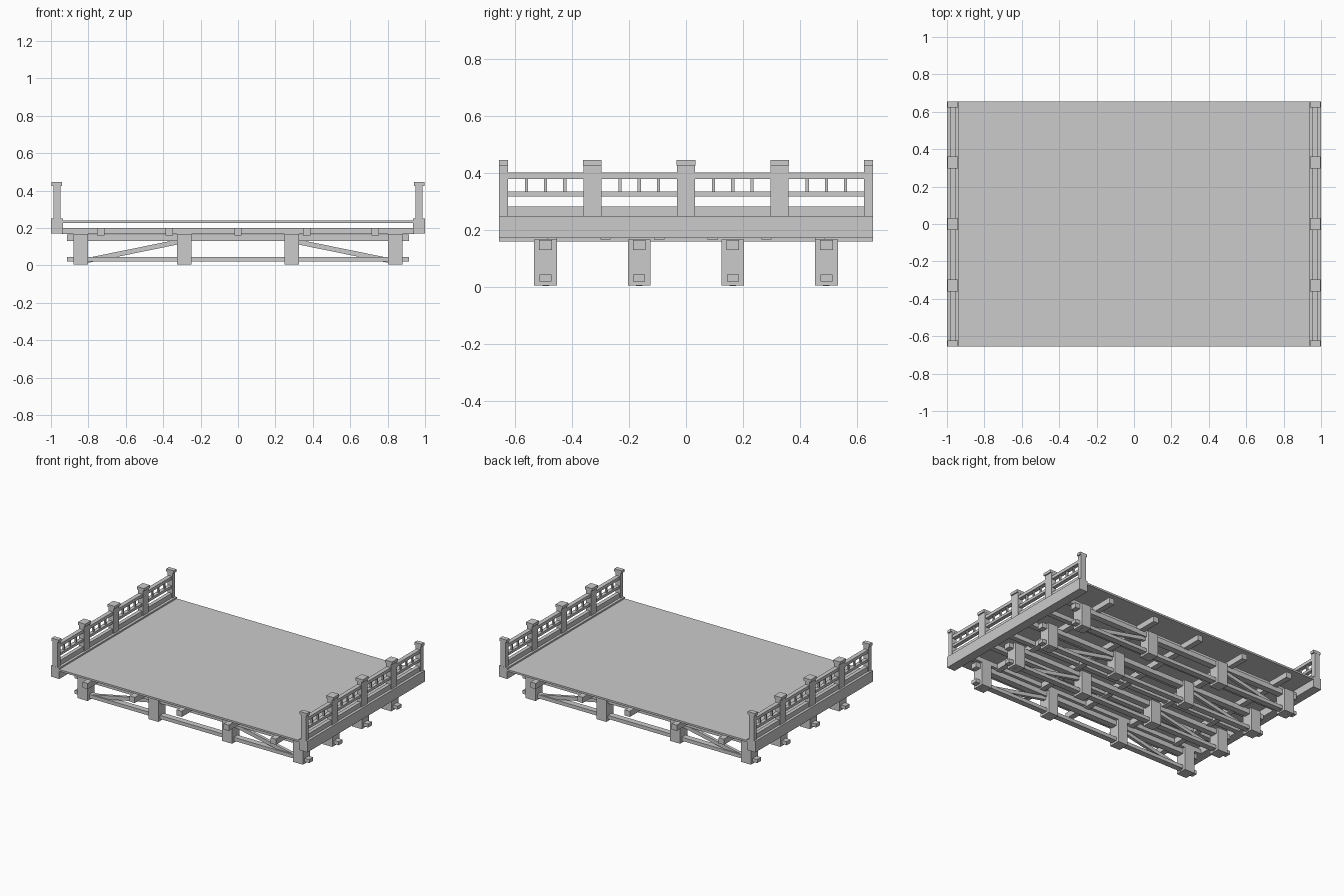
import bpy, math

if "Cube" in bpy.data.objects:
    bpy.data.objects.remove(bpy.data.objects["Cube"])


def box(name, x, y, z, tilt=0.0):
    """Box from (min, max) ranges; tilt turns it about the y axis."""
    size = [r[1] - r[0] for r in (x, y, z)]
    mid = [(r[0] + r[1]) / 2 for r in (x, y, z)]
    bpy.ops.mesh.primitive_cube_add(size=1, location=mid, rotation=(0, tilt, 0))
    ob = bpy.context.object
    ob.name = name
    ob.scale = size
    return ob


def span(c, w):
    return (c - w / 2, c + w / 2)


HALF = 0.655

# Thin deck floor
box("deck", (-0.94, 0.94), (-HALF, HALF), (0.226, 0.239))

# Cross joists running front to back, ends flush with the deck
for i in range(5):
    box("cross_joist", span((i - 2) * 0.367, 0.04), (-HALF, HALF), (0.16, 0.2))

# Long joists running side to side
for i in range(6):
    box("long_joist", (-0.94, 0.94), span((i - 2.5) * 0.188, 0.036), (0.168, 0.2))

# Four trusses: legs, chords and diagonal braces
for y in (-0.492, -0.164, 0.164, 0.492):
    box("truss_top_chord", (-0.915, 0.915), span(y, 0.045), (0.13, 0.165))
    box("truss_bottom_chord", (-0.915, 0.915), span(y, 0.042), (0.02, 0.045))
    for s in (-1, 1):
        for x in (0.84, 0.288):
            box("truss_leg", span(s * x, 0.078), span(y, 0.08), (0.006, 0.168))
        dx, dz = 0.552, 0.112
        box("truss_brace", span(s * 0.564, math.hypot(dx, dz) + 0.03),
            span(y, 0.022), span(0.076, 0.026), s * math.atan2(dz, dx))

# Side beams and railings
for s in (-1, 1):
    def rail_x(w, c=0.968):
        return span(s * c, w)

    box("side_beam", rail_x(0.064), (-HALF, HALF), (0.172, 0.25))
    box("bottom_rail", rail_x(0.026), (-HALF + 0.01, HALF - 0.01), (0.25, 0.283))
    box("middle_rail", rail_x(0.026), (-HALF + 0.01, HALF - 0.01), (0.318, 0.336))
    box("top_rail", rail_x(0.03), (-HALF + 0.01, HALF - 0.01), (0.38, 0.402))

    # Posts with caps; end posts are half width
    for y, w in ((-0.639, 0.032), (-0.328, 0.065), (0, 0.065), (0.328, 0.065), (0.639, 0.032)):
        box("rail_post", rail_x(0.038), span(y, w - 0.001), (0.25, 0.426))
        box("post_cap", rail_x(0.056), span(y, w), (0.426, 0.445))

    # Three balusters per bay
    for bay in (-0.492, -0.164, 0.164, 0.492):
        for k in (-1, 0, 1):
            box("baluster", rail_x(0.012), span(bay + k * 0.067, 0.011), (0.336, 0.38))
